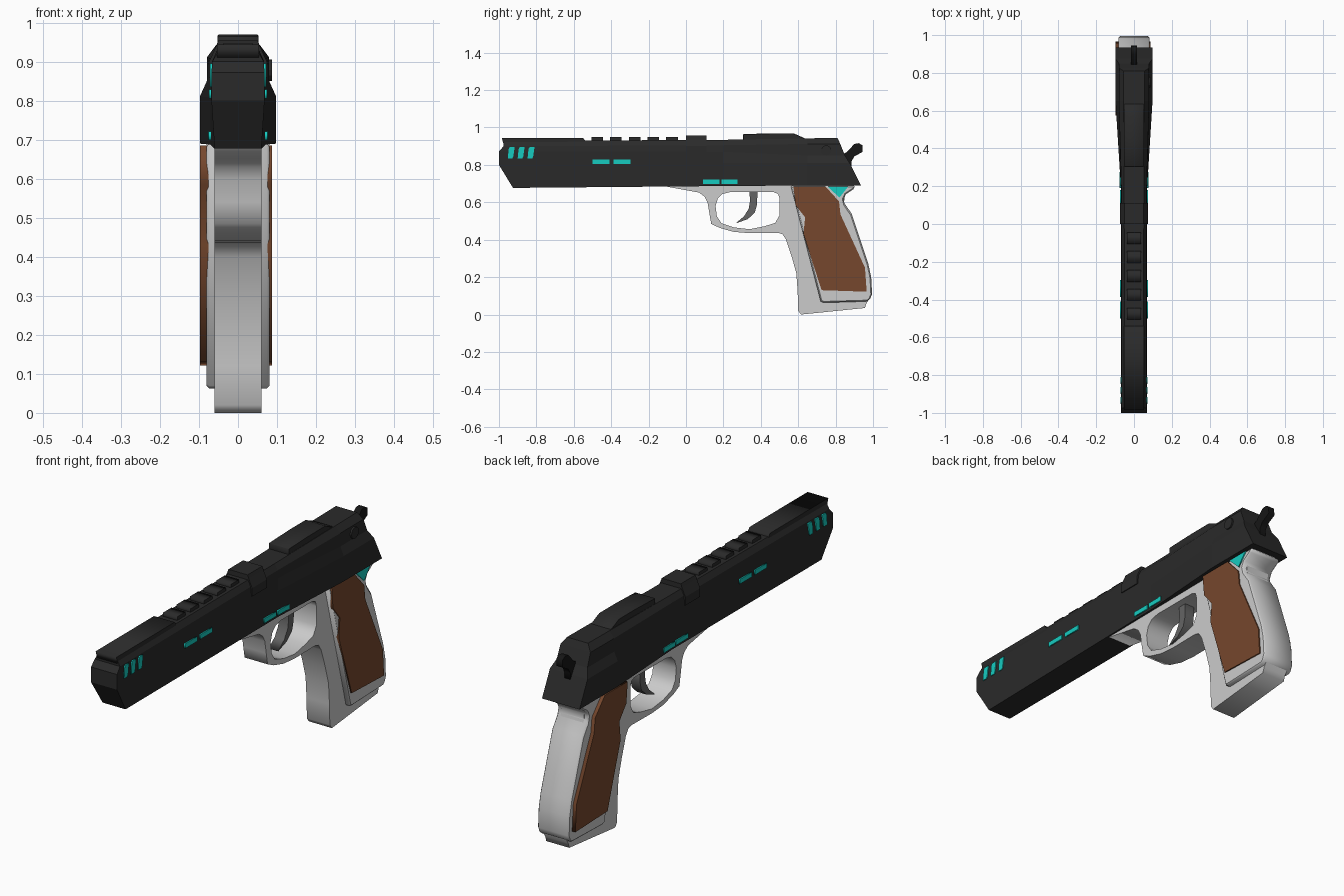
import bpy, bmesh, math
from mathutils import Matrix

if "Cube" in bpy.data.objects:
    bpy.data.objects.remove(bpy.data.objects["Cube"])


def material(name, rgb):
    m = bpy.data.materials.new(name)
    m.diffuse_color = (*rgb, 1)
    m.use_nodes = True
    m.node_tree.nodes["Principled BSDF"].inputs["Base Color"].default_value = m.diffuse_color
    return m


BLACK = material("black_steel", (0.023, 0.023, 0.023))
SILVER = material("silver_frame", (0.6, 0.6, 0.6))
BROWN = material("brown_wood", (0.18, 0.063, 0.026))
TEAL = material("teal_glow", (0.008, 0.6, 0.53))
DARK = material("trigger_grey", (0.13, 0.13, 0.13))
HAMMER = material("hammer_black", (0.008, 0.008, 0.008))

# local (x, y, z) -> world (y, z, x)
SIDE = Matrix(((0, 0, 1, 0), (1, 0, 0, 0), (0, 1, 0, 0), (0, 0, 0, 1)))


def finish(bm, name, mat):
    bmesh.ops.recalc_face_normals(bm, faces=bm.faces)
    me = bpy.data.meshes.new(name)
    bm.to_mesh(me)
    bm.free()
    me.materials.append(mat)
    ob = bpy.data.objects.new(name, me)
    bpy.context.collection.objects.link(ob)
    return ob


def side_profile(name, loops, x0, x1, mat, bevel=0):
    """Extrude (y, z) outlines (later loops are holes) from x0 to x1."""
    cu = bpy.data.curves.new(name + "_outline", 'CURVE')
    cu.dimensions, cu.fill_mode = '2D', 'BOTH'
    cu.extrude = (x1 - x0) / 2
    for pts in loops:
        s = cu.splines.new('POLY')
        s.points.add(len(pts) - 1)
        for p, (y, z) in zip(s.points, pts):
            p.co = (y, z, 0, 1)
        s.use_cyclic_u = True
    tmp = bpy.data.objects.new(name + "_outline", cu)
    bpy.context.collection.objects.link(tmp)
    me = tmp.evaluated_get(bpy.context.evaluated_depsgraph_get()).to_mesh()
    bm = bmesh.new()
    bm.from_mesh(me)
    bpy.data.objects.remove(tmp)
    bmesh.ops.remove_doubles(bm, verts=bm.verts, dist=1e-5)
    bmesh.ops.transform(bm, matrix=Matrix.Translation(((x0 + x1) / 2, 0, 0)) @ SIDE, verts=bm.verts)
    ob = finish(bm, name, mat)
    if bevel:
        mod = ob.modifiers.new("edge_bevel", 'BEVEL')
        mod.width, mod.segments = bevel, 1
        mod.limit_method, mod.angle_limit = 'ANGLE', math.radians(60)
    return ob


def loft(name, rings, mat):
    """Skin half cross-sections (bottom to top), mirrored across x = 0."""
    bm = bmesh.new()
    R = [[bm.verts.new(p) for p in r] for r in rings]
    L = [[bm.verts.new((-x, y, z)) for x, y, z in r] for r in rings]
    n = len(rings[0])
    for a in range(len(rings) - 1):
        for S in (R, L):
            for i in range(n - 1):
                bm.faces.new((S[a][i], S[a + 1][i], S[a + 1][i + 1], S[a][i + 1]))
        for i in (0, n - 1):
            bm.faces.new((R[a][i], R[a + 1][i], L[a + 1][i], L[a][i]))
    for a in (0, -1):
        for i in range(n - 1):
            bm.faces.new((R[a][i], R[a][i + 1], L[a][i + 1], L[a][i]))
    return finish(bm, name, mat)


def section(y, pts):
    return [(x, y, z) for x, z in pts]


# slide: slanted muzzle, straight front, flared rear
loft("slide", [
    [(.06, -.925, .677), (.068, -1, .80), (.068, -1, .872), (.066, -.975, .90), (.05, -.975, .928)],
    section(.2, [(.07, .687), (.07, .81), (.07, .87), (.066, .905), (.052, .934)]),
    section(.65, [(.098, .69), (.098, .81), (.08, .85), (.079, .912), (.055, .942)]),
    [(.098, .935, .69), (.098, .875, .81), (.08, .85, .85), (.078, .825, .912), (.055, .81, .944)],
], BLACK)

# top rib, sight ramp and wrap-around band
side_profile("front_rib", [[(-.985, .944), (-.975, .91), (-.54, .91), (-.54, .93), (-.55, .944)]],
             -.054, .054, BLACK)
side_profile("rear_sight", [[(.305, .92), (.305, .964), (.45, .969), (.575, .969), (.64, .94), (.64, .92)]],
             -.052, .052, BLACK, .004)
band = [(.074, .86), (.074, .90), (.056, .94), (.05, .956)]
loft("slide_band", [section(0, band), section(.11, band)], BLACK)
for i in range(5):
    y = -.475 + .1 * i
    side_profile(f"top_block_{i + 1}", [[(y - .031, .92), (y - .031, .948), (y + .031, .948), (y + .031, .92)]],
                 -.037, .037, BLACK)

# pin on the right of the slide
bm = bmesh.new()
bmesh.ops.create_cone(bm, cap_ends=True, segments=12, radius1=.027, radius2=.027, depth=.02,
                      matrix=Matrix.Translation((.077, .75, .878)) @ SIDE)
finish(bm, "slide_pin", BLACK)

# hammer
side_profile("hammer", [[(.82, .78), (.82, .85), (.86, .868), (.90, .912), (.925, .916), (.943, .905),
                         (.945, .87), (.90, .845), (.885, .82), (.885, .78)]], -.016, .016, HAMMER)

# frame with trigger guard opening
frame = [(-.1, .69), (-.1, .683), (.07, .652), (.10, .63), (.115, .60), (.125, .54), (.135, .485),
         (.18, .463), (.255, .442), (.34, .435), (.49, .437), (.515, .43), (.535, .40), (.565, .31),
         (.59, .22), (.597, .12), (.60, .02), (.615, 0), (.957, .035), (.965, .06), (.985, .09),
         (.985, .19), (.94, .35), (.88, .54), (.845, .60), (.85, .64), (.90, .69)]
guard_hole = [(.158, .58), (.17, .62), (.195, .645), (.235, .654), (.47, .654), (.492, .645), (.50, .62),
              (.50, .53), (.477, .49), (.42, .472), (.34, .456), (.255, .466), (.19, .488), (.165, .525)]
side_profile("frame", [frame, guard_hole], -.06, .06, SILVER)

# raised grip body
side_profile("grip_body", [[(.56, .69), (.72, .07), (.735, .063), (.965, .07), (.985, .085), (.995, .11),
                            (.99, .20), (.975, .27), (.945, .36), (.885, .54), (.847, .595), (.842, .615),
                            (.855, .643), (.895, .67), (.905, .69)]], -.081, .081, SILVER, .01)

# wooden grip panels
grip = [(.575, .685), (.745, .685), (.818, .605), (.826, .535), (.957, .25), (.966, .122), (.725, .13),
        (.628, .43), (.637, .52), (.585, .585)]
side_profile("grip_panel_right", [grip], .075, .087, BROWN)
side_profile("grip_panel_left", [grip], -.098, -.075, BROWN)
side_profile("grip_inlay", [[(.757, .685), (.868, .685), (.82, .625)]], .078, .0865, TEAL)

# trigger
side_profile("trigger", [[(.338, .66), (.382, .66), (.38, .59), (.368, .545), (.33, .51), (.265, .487),
                          (.31, .525), (.335, .565), (.343, .61)]], -.025, .025, DARK)

# teal lights on both sides: slanted vents and dashes
for side, s in (("right", 1), ("left", -1)):
    def light(name, pts, x):
        a, b = sorted((s * x, s * (x + .008)))
        side_profile(f"{name}_{side}", [pts], a, b, TEAL)
    for i in range(3):
        y = -.938 + .053 * i
        light(f"muzzle_vent_{i + 1}", [(y - .015, .835), (y - .01, .885), (y - .004, .895), (y + .022, .895),
                                       (y + .015, .845), (y + .01, .835)], .064)
    for i, (y0, y1, z, x) in enumerate([(-.5, -.41, .817, .0665), (-.387, -.297, .817, .0665),
                                        (.09, .18, .71, .067), (.19, .275, .71, .069)]):
        light(f"side_dash_{i + 1}", [(y0, z - .011), (y1, z - .011), (y1, z + .011), (y0, z + .011)], x)
